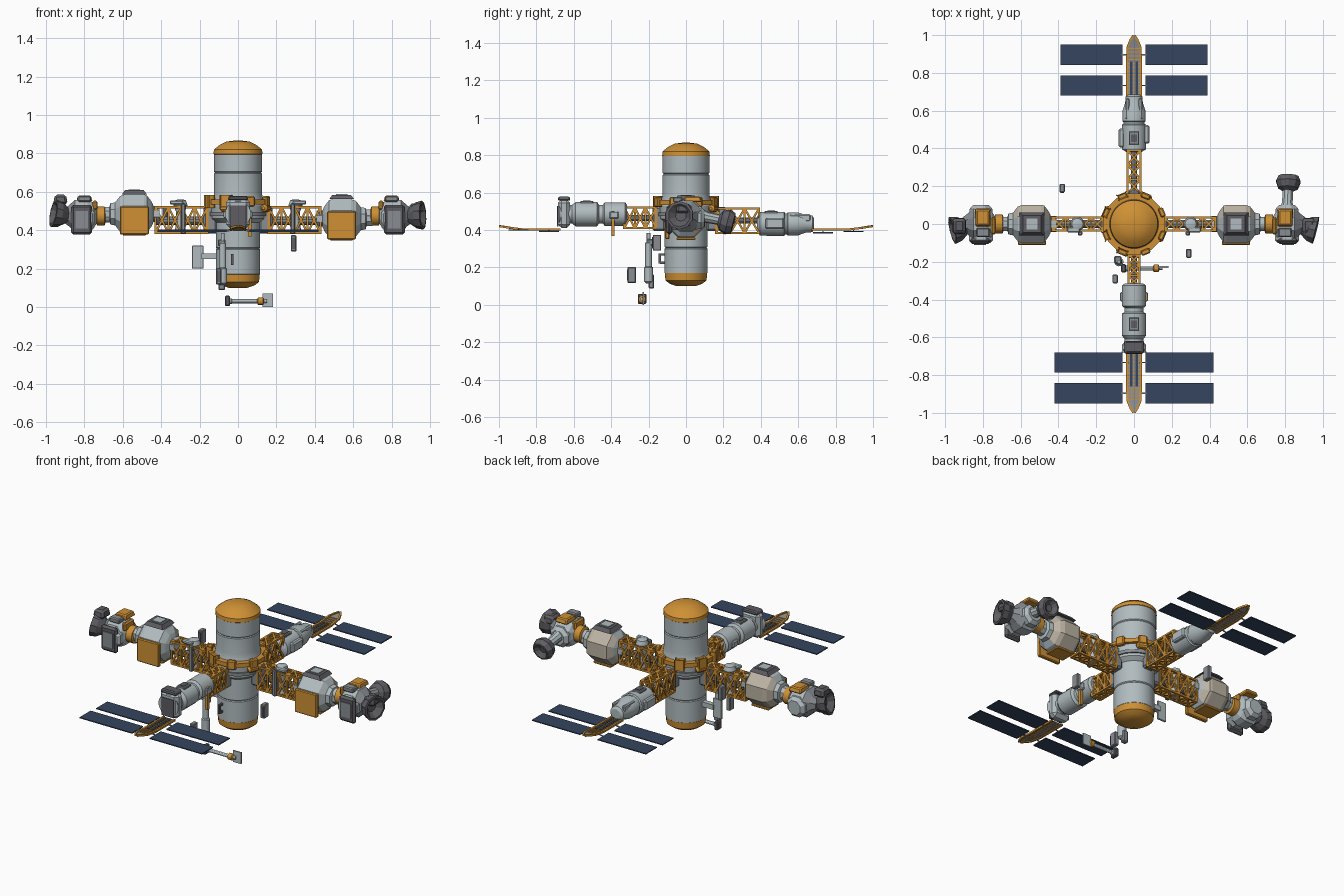
import bpy, bmesh, math
from mathutils import Vector, Matrix

if "Cube" in bpy.data.objects:
    bpy.data.objects.remove(bpy.data.objects["Cube"], do_unlink=True)


def material(name, r, g, b):
    m = bpy.data.materials.new(name)
    m.use_nodes = True
    m.diffuse_color = (r, g, b, 1)
    m.node_tree.nodes["Principled BSDF"].inputs["Base Color"].default_value = (r, g, b, 1)
    return m


GREY = material("light grey", .44, .50, .52)
ORANGE = material("orange", .62, .28, .035)
DARK = material("dark grey", .11, .11, .125)
MID = material("mid grey", .25, .27, .29)
NAVY = material("navy panel", .035, .06, .115)
BEIGE = material("beige", .50, .45, .37)


def finish(name, bm, mats, smooth=False):
    bmesh.ops.recalc_face_normals(bm, faces=bm.faces[:])
    me = bpy.data.meshes.new(name)
    bm.to_mesh(me)
    bm.free()
    for m in mats:
        me.materials.append(m)
    ob = bpy.data.objects.new(name, me)
    bpy.context.collection.objects.link(ob)
    if smooth:
        bpy.ops.object.select_all(action='DESELECT')
        ob.select_set(True)
        bpy.context.view_layer.objects.active = ob
        bpy.ops.object.shade_smooth_by_angle(angle=math.radians(30))
    return ob


def lathe(name, origin, axis, profile, mats, seg=24, rule=None, smooth=True):
    """Revolve (distance, radius) pairs around an axis; rule picks a material."""
    bm = bmesh.new()
    rings = [[bm.verts.new((r * math.cos(a), r * math.sin(a), t))
              for a in [2 * math.pi * (i + .5) / seg for i in range(seg)]] for t, r in profile]
    for lo, hi in zip(rings, rings[1:]):
        for i in range(seg):
            j = (i + 1) % seg
            bm.faces.new((lo[i], lo[j], hi[j], hi[i]))
    bm.faces.new(rings[0])
    bm.faces.new(rings[-1])
    spin = Vector(axis).to_track_quat('Z', 'Y').to_matrix().to_4x4()
    heights = [f.calc_center_median().z for f in bm.faces]
    bm.transform(Matrix.Translation(origin) @ spin)
    bmesh.ops.recalc_face_normals(bm, faces=bm.faces[:])
    if rule:
        for f, t in zip(bm.faces, heights):
            f.material_index = rule(t, f.normal)
    return finish(name, bm, mats, smooth)


def box(name, center, size, mat, bevel=0, taper=1, turn=0):
    bm = bmesh.new()
    bmesh.ops.create_cube(bm, size=1)
    for v in bm.verts:
        if v.co.z > 0:
            v.co.x *= taper
            v.co.y *= taper
    bm.transform(Matrix.Translation(center) @ Matrix.Rotation(turn, 4, 'Z') @ Matrix.Diagonal((*size, 1)))
    if bevel:
        bmesh.ops.bevel(bm, geom=bm.edges[:], offset=bevel, segments=1, affect='EDGES')
    return finish(name, bm, [mat])


def beams(name, pairs, w, mat):
    bm = bmesh.new()
    for p, q in pairs:
        p, q = Vector(p), Vector(q)
        d = q - p
        m = Matrix.Translation((p + q) / 2) @ d.to_track_quat('Z', 'Y').to_matrix().to_4x4()
        bmesh.ops.create_cube(bm, size=1, matrix=m @ Matrix.Diagonal((w, w, d.length, 1)))
    return finish(name, bm, [mat])


def truss(name, d, start, end, z0, z1, half, bays):
    """Square lattice along the horizontal direction d."""
    d = Vector(d)
    side = Vector((-d.y, d.x, 0)) * half
    corner = lambda t, k: d * t + side * (1, 1, -1, -1)[k % 4] + Vector((0, 0, (z0, z1, z1, z0)[k % 4]))
    ts = [start + (end - start) * i / bays for i in range(bays + 1)]
    pairs = [(corner(start, k), corner(end, k)) for k in range(4)]
    pairs += [(corner(t, k), corner(t, k + 1)) for t in ts for k in range(4)]
    for a, b in zip(ts, ts[1:]):
        for k in range(4):
            pairs += [(corner(a, k), corner(b, k + 1)), (corner(a, k + 1), corner(b, k))]
    beams(name, pairs, .011, ORANGE)


# Central core
lathe("core_hull", (0, 0, 0), (0, 0, 1),
      [(.10, .05), (.112, .085), (.13, .11), (.17, .114), (.171, .115), (.30, .115), (.305, .111), (.31, .115),
       (.44, .115), (.46, .14), (.53, .145), (.56, .13), (.60, .125), (.695, .125), (.70, .121), (.705, .125),
       (.795, .125), (.797, .128), (.82, .126), (.845, .095), (.862, .06), (.867, .02)],
      [GREY, ORANGE], 32, lambda t, n: int(t < .17 or t > .795))
lathe("docking_ring", (0, 0, 0), (0, 0, 1),
      [(.535, .14), (.535, .165), (.56, .165), (.56, .12)], [ORANGE], 16, smooth=False)
lathe("lower_ring", (0, 0, 0), (0, 0, 1), [(.475, .13), (.475, .152), (.495, .152), (.495, .13)], [MID], 16)
for i in range(8):
    a = math.pi * (i + .5) / 4
    c, s = math.cos(a), math.sin(a)
    box("ring_bracket", (.16 * c, .16 * s, .55), (.028, .05, .055), ORANGE, .006, 1, a)
    if i % 2:
        lathe("ring_tank", (.158 * c + .035 * s, .158 * s - .035 * c, .515), (-s, c, 0),
              [(0, .008), (.01, .019), (.06, .019), (.07, .008)], [ORANGE], 10)
for d in ((1, 0), (-1, 0), (0, 1), (0, -1)):
    box("arm_socket", (.145 * d[0], .145 * d[1], .46), (.07, .07, .13), MID, .01)

# Side arms with habitat modules and end nodes
for s in (1, -1):
    cz = .46 if s > 0 else .485
    ax = (s, 0, 0)
    truss("side_truss", ax, .16, .43, .385, .52, .035, 4)
    lathe("side_conduit", (0, 0, .45), ax, [(.12, .022), (.43, .022)], [MID], 10)
    lathe("truss_collar", (s * .30, 0, .38), (0, 0, 1),
          [(0, .02), (.01, .03), (.06, .025), (.12, .025), (.15, .038), (.175, .03), (.18, .015)], [GREY], 12)
    box("collar_arm", (s * .32, -.03, .545), (.07, .03, .022), GREY, .006)
    box("collar_post", (s * .285, -.05, .46), (.025, .02, .16), MID, .005)
    lathe("habitat", (0, 0, cz), ax,
          [(.41, .045), (.44, .045), (.45, .07), (.475, .105), (.49, .11), (.59, .11), (.615, .10), (.64, .065),
           (.665, .06), (.67, .04), (.70, .04)], [GREY, BEIGE], 8,
          lambda t, n: int(n.y > .3 and .45 < t < .63), False)
    box("habitat_front_panel", (s * .54, -.1, cz - .035), (.15, .024, .145), ORANGE, .005)
    box("habitat_lower_panel", (s * .54, 0, cz - .106), (.12, .10, .014), ORANGE, .003)
    box("habitat_roof", (s * .54, 0, cz + .113), (.13, .12, .022), DARK, 0, .75)
    box("roof_hatch", (s * .54, 0, cz + .125), (.06, .06, .006), GREY)
    lathe("node_coupling", (0, 0, .475), ax, [(.66, .035), (.69, .035), (.695, .05), (.735, .05), (.74, .035), (.76, .035)],
          [GREY, ORANGE], 16, lambda t, n: int(.692 < t < .737))
    lathe("end_node", (0, 0, .475), ax,
          [(.735, .04), (.755, .075), (.785, .09), (.85, .09), (.88, .06), (.91, .035)],
          [GREY, MID], 8, lambda t, n: int(t > .855), False)
    lathe("cross_port", (s * .81, 0, .465), (0, 1, 0),
          [(-.10, .055), (-.085, .07), (.08, .065), (.10, .045)], [GREY], 8, smooth=False)
    box("front_port_frame", (s * .815, -.09, .455), (.11, .03, .155), DARK, .012)
    box("front_port_hatch", (s * .815, -.107, .455), (.065, .006, .09), MID)
    box("node_roof", (s * .80, .035, .565), (.085, .10, .03), ORANGE, .006, .8)
    box("node_roof_vent", (s * .80, -.045, .563), (.07, .05, .03), MID, .006)
    box("node_shoulder", (s * .745, -.01, .53), (.025, .09, .05), ORANGE, .008)
    tilt = .05 if s > 0 else .2
    lathe("end_pod", (s * .885, -.015, .475), (s, -.25, tilt),
          [(0, .035), (.02, .05), (.045, .068), (.08, .076), (.082, .062), (.05, .03)], [DARK], 10, smooth=False)
    box("end_pod_fin", (s * .925, -.01, .56 if s < 0 else .515), (.075, .09, .05), DARK, .012, .8)

# Rear-facing pod on the left node
lathe("rear_pod_neck", (.81, .08, .475), (.05, 1, -.2), [(0, .04), (.03, .03), (.12, .028)], [GREY], 10)
lathe("rear_pod", (.815, .175, .455), (.05, 1, -.25),
      [(0, .03), (.015, .055), (.05, .068), (.08, .055), (.082, .045), (.06, .02)], [DARK], 10, smooth=False)

# Rear and front arms
truss("rear_truss", (0, 1, 0), .16, .39, .385, .515, .035, 3)
truss("front_truss", (0, -1, 0), .16, .33, .41, .52, .03, 3)
lathe("rear_conduit", (0, .12, .45), (0, 1, 0), [(0, .016), (.27, .016)], [MID], 10)
lathe("front_conduit", (0, -.12, .465), (0, -1, 0), [(0, .016), (.21, .016)], [MID], 10)
lathe("rear_module", (0, 0, .433), (0, 1, 0),
      [(.38, .04), (.395, .064), (.525, .066), (.53, .058), (.54, .058), (.545, .063), (.60, .062), (.64, .048),
       (.675, .045), (.685, .03)], [GREY], 16)
lathe("front_module", (0, 0, .485), (0, -1, 0),
      [(.315, .05), (.325, .064), (.435, .064), (.445, .05), (.465, .05), (.475, .066), (.59, .066), (.61, .05),
       (.645, .052), (.68, .068)], [GREY], 16)
for s in (1, -1):
    box("rear_side_tank", (s * .066, .465 + .01 * s, .435), (.03, .10, .06), GREY, .008)
    box("front_side_tank", (s * .062, -.385, .48), (.025, .05, .04), GREY, .006)
    box("rear_rib", (s * .035, .61, .465), (.02, .11, .04), GREY, .006)
for y, z in ((.455, .495), (-.53, .548)):
    box("module_hatch", (0, y, z), (.055, .07, .016), MID, .004)
    box("module_hatch_window", (0, y, z + .009), (.03, .04, .004), DARK)
box("front_head", (0, -.652, .488), (.125, .065, .155), GREY, .02)
box("front_head_face", (0, -.685, .475), (.085, .008, .11), DARK)
box("front_head_visor", (0, -.652, .568), (.11, .07, .022), DARK, .006, .85)
box("front_strut", (.062, -.39, .435), (.018, .018, .135), ORANGE)

# Solar booms and wings
for s, width in ((1, .33), (-1, .36)):
    path = [(.67, .037, .402), (.86, .037, .402), (.94, .033, .412), (.975, .018, .418), (.997, .004, .421)]
    bm = bmesh.new()
    rows = [[bm.verts.new((k * w, s * y, z)) for k in (-1, 1)] for y, w, z in path]
    for a, b in zip(rows, rows[1:]):
        bm.faces.new((a[0], a[1], b[1], b[0]))
    bmesh.ops.solidify(bm, geom=bm.faces[:], thickness=.004)
    finish("boom_deck", bm, [MID])
    rails = []
    for k in (-1, 1):
        rails += [((k * a[1], s * a[0], a[2]), (k * b[1], s * b[0], b[2])) for a, b in zip(path, path[1:])]
    beams("boom_rails", rails, .011, ORANGE)
    rungs = [((-.034, s * y, z), (.034, s * y, z)) for y, z in
             [(.69 + .02 * i, .404 + max(0, .69 + .02 * i - .86) * .12) for i in range(13)]]
    beams("boom_rungs", rungs, .006, ORANGE)
    for k in (-1, 1):
        box("boom_cell_strip", (k * .014, s * .77, .406), (.012, .18, .004), NAVY)
        for y, z in ((.733, .386), (.896, .392)):
            z += .008 if s < 0 else 0
            box("solar_panel", (k * (.06 + width / 2), s * y, z), (width, .108, .006), NAVY)
            beams("panel_hinge", [((k * .03, s * y, z + .006), (k * .065, s * y, z))], .006, MID)

# Service equipment under the station
lathe("service_mast", (-.08, -.2, 0), (0, 0, 1),
      [(.115, .012), (.125, .024), (.20, .024), (.205, .018), (.33, .018), (.34, .01), (.385, .01)], [GREY], 14)
box("mast_joint", (-.085, -.185, .125), (.035, .03, .075), MID, .006)
box("mast_clamp", (-.085, -.19, .335), (.04, .04, .035), MID, .006)
for x, y, z in ((.29, -.155, .332), (-.10, -.29, .16), (-.38, .19, .48)):
    box("service_box", (x, y, z), (.028, .045, .085), MID, .004)
    box("service_box_lid", (x, y - .024, z), (.018, .004, .06), DARK)
lathe("tool_arm", (-.06, -.235, .03), (1, 0, 0),
      [(0, .016), (.025, .016), (.03, .011), (.16, .011), (.165, .02), (.19, .02), (.195, .01), (.21, .01)],
      [GREY, ORANGE], 12, lambda t, n: int(.162 < t < .193))
box("tool_arm_base", (-.055, -.235, .032), (.025, .045, .055), DARK, .005)
box("tool_arm_plate", (.155, -.228, .035), (.055, .009, .07), GREY)
box("radiator_panel", (-.21, -.01, .26), (.06, .012, .12), GREY, .003)
beams("radiator_stub", [((-.19, -.01, .265), (-.10, -.01, .265))], .03, GREY)
beams("hull_handle", [((-.03, y, z), (-.03, w, v)) for y, z, w, v in
                      ((-.1, .27, -.14, .27), (-.14, .275, -.14, .22), (-.14, .225, -.1, .225))], .012, DARK)
